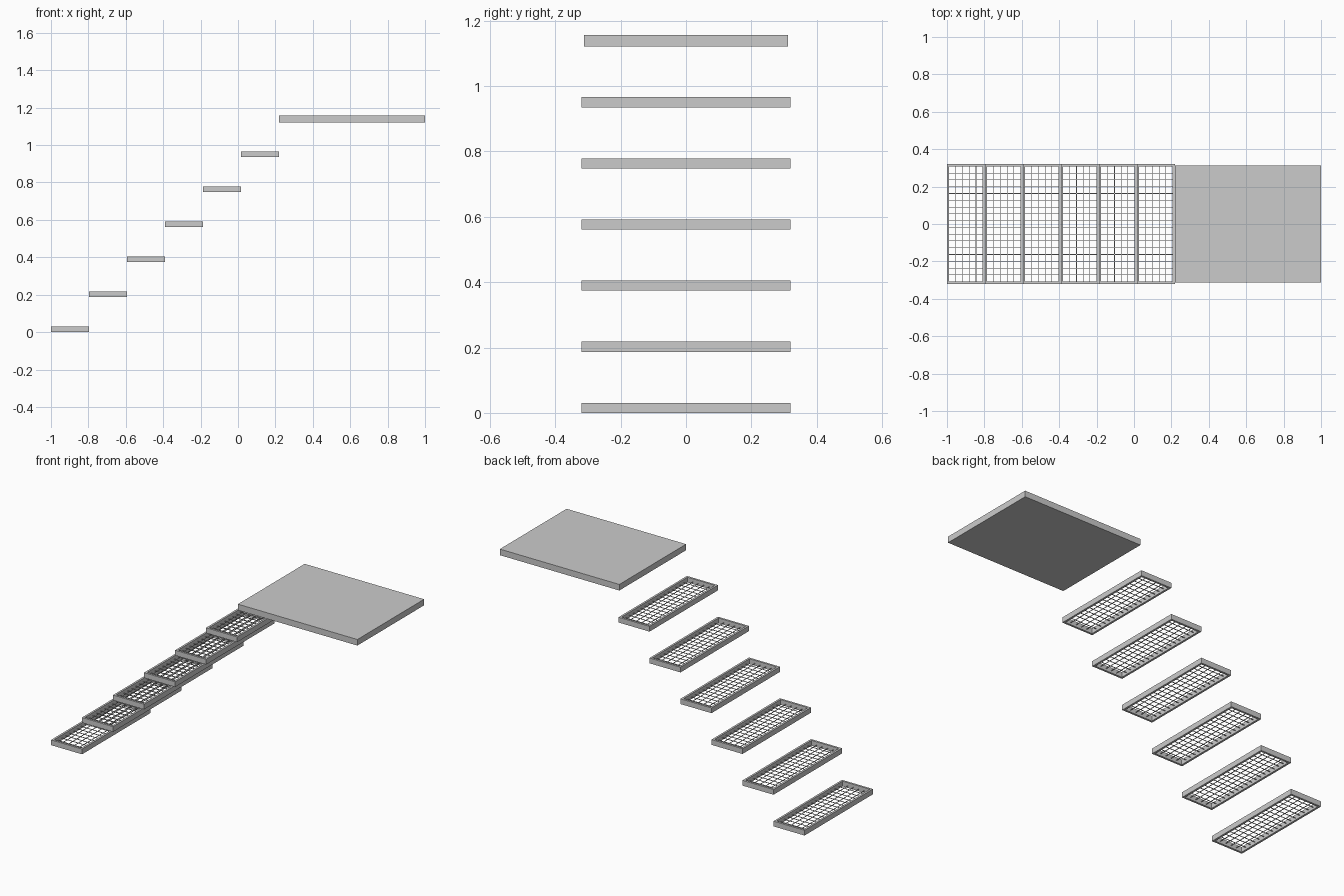
import bpy, bmesh
from mathutils import Vector

if "Cube" in bpy.data.objects:
    bpy.data.objects.remove(bpy.data.objects["Cube"])

STEPS = 6
RUN, RISE = 0.203, 0.187      # tread spacing
HALF_Y, TREAD_H, RIM = 0.32, 0.031, 0.012
WIRE = 0.003
NX, NY = 5, 17                # mesh cells across and along each tread


def add_box(bm, x0, x1, y0, y1, z0, z1):
    geom = bmesh.ops.create_cube(bm, size=1)
    for v in geom["verts"]:
        v.co = Vector((x1 if v.co.x > 0 else x0,
                       y1 if v.co.y > 0 else y0,
                       z1 if v.co.z > 0 else z0))


def finish(bm, name):
    me = bpy.data.meshes.new(name)
    bm.to_mesh(me)
    bm.free()
    ob = bpy.data.objects.new(name, me)
    bpy.context.collection.objects.link(ob)
    return ob


def tread_frame(name, x, z):
    # open rectangular ring, joined corners
    bm = bmesh.new()
    rings = []
    for inset, h in ((0, 0), (0, TREAD_H), (RIM, TREAD_H), (RIM, 0)):
        xa, xb, y = x + inset, x + RUN - inset, HALF_Y - inset
        rings.append([bm.verts.new((px, py, z + h)) for px, py in
                      ((xa, -y), (xb, -y), (xb, y), (xa, y))])
    for r in range(4):
        a, b = rings[r], rings[(r + 1) % 4]
        for i in range(4):
            j = (i + 1) % 4
            bm.faces.new((a[i], a[j], b[j], b[i]))
    bmesh.ops.recalc_face_normals(bm, faces=bm.faces[:])
    finish(bm, name)


def tread_mesh(name, x, z):
    # thin crossing wires filling the frame
    bm = bmesh.new()
    xa, xb, y, w = x + RIM, x + RUN - RIM, HALF_Y - RIM, WIRE / 2
    zc = z + TREAD_H * 0.4
    for i in range(1, NX):
        c = xa + (xb - xa) * i / NX
        add_box(bm, c - w, c + w, -y, y, zc - w, zc + w)
    for i in range(1, NY):
        c = -y + 2 * y * i / NY
        add_box(bm, xa, xb, c - w, c + w, zc - w, zc + w)
    finish(bm, name)


# climbing treads
for s in range(STEPS):
    tread_frame(f"tread_frame_{s + 1}", -1 + s * RUN, s * RISE)
    tread_mesh(f"tread_mesh_{s + 1}", -1 + s * RUN, s * RISE)

# solid top landing
bm = bmesh.new()
add_box(bm, -1 + STEPS * RUN, 1, -0.312, 0.312, 1.121, 1.157)
finish(bm, "landing")
